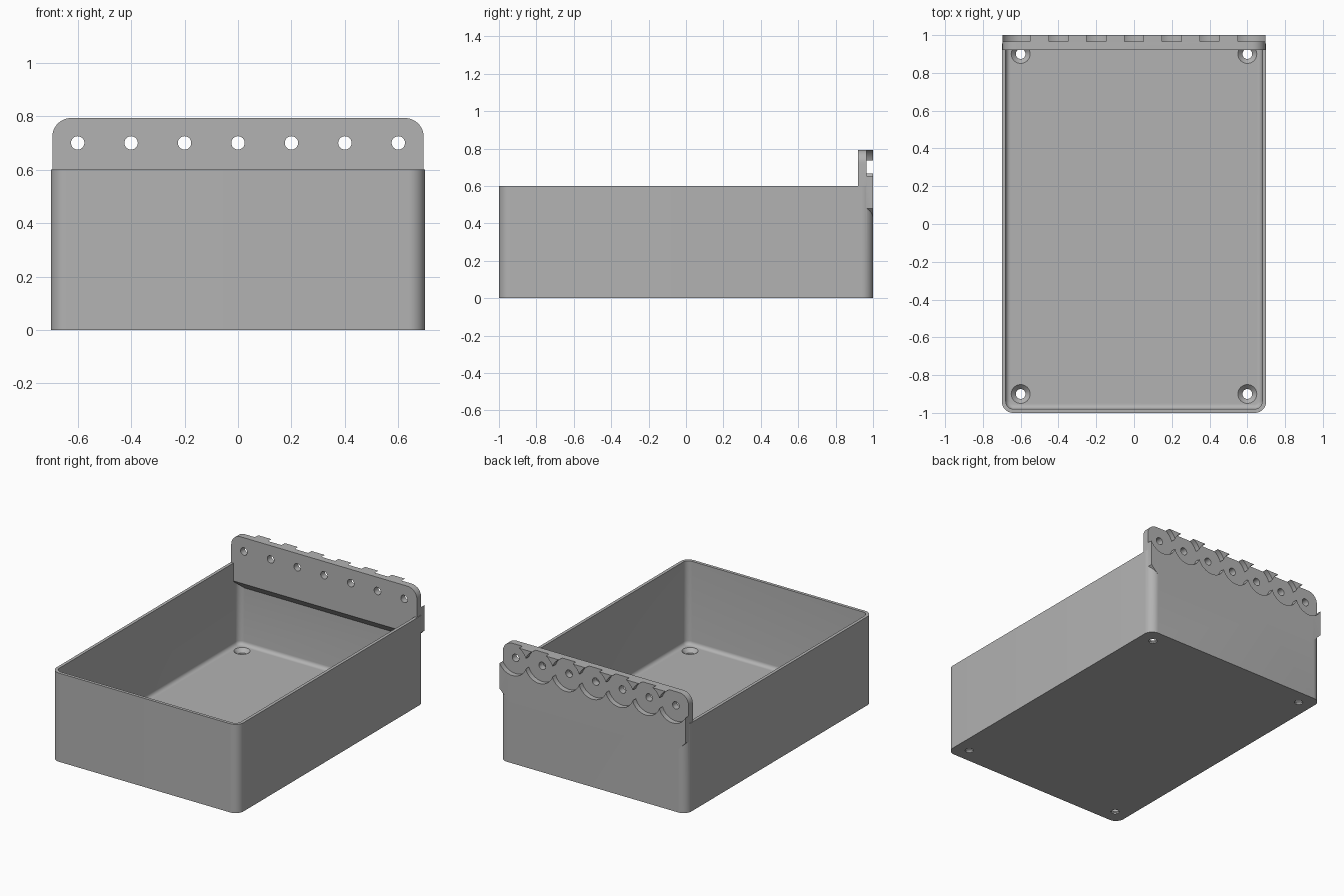
import bpy, bmesh, math
from mathutils import Vector

cube = bpy.data.objects.get("Cube")
if cube:
    bpy.data.objects.remove(cube)

grey = bpy.data.materials.new("plain grey")
grey.use_nodes = True
grey.diffuse_color = (0.45, 0.45, 0.45, 1)
grey.node_tree.nodes["Principled BSDF"].inputs["Base Color"].default_value = (0.45, 0.45, 0.45, 1)

HALF_X, HALF_Y, HEIGHT = 0.7, 1.0, 0.6
CORNER, WALL, FLOOR, FILLET = 0.06, 0.021, 0.035, 0.025
BACK, STEP, FRONT = 1.0, 0.965, 0.92     # depths of the hanging flange
HOLE_Z = 0.7


def loft(name, rings, trim=None):
    """Closed solid through rings of points; trim = (point, normal) slices it."""
    bm = bmesh.new()
    loops = [[bm.verts.new(p) for p in ring] for ring in rings]
    n = len(loops[0])
    for a, b in zip(loops, loops[1:]):
        for i in range(n):
            j = (i + 1) % n
            bm.faces.new((a[i], a[j], b[j], b[i]))
    bm.faces.new(loops[0][::-1])
    bm.faces.new(loops[-1])
    if trim:
        bmesh.ops.bisect_plane(bm, geom=bm.verts[:] + bm.edges[:] + bm.faces[:],
                               plane_co=trim[0], plane_no=trim[1], clear_outer=True)
        bmesh.ops.holes_fill(bm, edges=[e for e in bm.edges if e.is_boundary])
    bmesh.ops.recalc_face_normals(bm, faces=bm.faces[:])
    mesh = bpy.data.meshes.new(name)
    bm.to_mesh(mesh)
    bm.free()
    mesh.materials.append(grey)
    obj = bpy.data.objects.new(name, mesh)
    bpy.context.collection.objects.link(obj)
    return obj


def arc(cx, cy, r, start, end, steps):
    return [(cx + r * math.cos(t), cy + r * math.sin(t))
            for t in (math.radians(start + (end - start) * i / steps) for i in range(steps + 1))]


def rounded_ring(inset, z):
    """Rounded rectangle in plan, moved inwards by inset."""
    cx, cy = HALF_X - CORNER, HALF_Y - CORNER
    pts = []
    for k, (sx, sy) in enumerate(((1, 1), (-1, 1), (-1, -1), (1, -1))):
        pts += arc(sx * cx, sy * cy, CORNER - inset, 90 * k, 90 * k + 90, 10)
    return [(x, y, z) for x, y in pts]


def circle(r, segments=40):
    return arc(0, 0, r, 0, 360 - 360 / segments, segments - 1)


def combine(target, other, operation):
    """Apply a boolean and discard the helper."""
    mod = target.modifiers.new("boolean", 'BOOLEAN')
    mod.operation, mod.solver, mod.object = operation, 'EXACT', other
    bpy.context.view_layer.objects.active = target
    bpy.ops.object.modifier_apply(modifier=mod.name)
    bpy.data.objects.remove(other)


def drill(target, x, r, y0, y1):
    """Cut a round hole along y at hole height."""
    rings = [[(x + a, y, HOLE_Z + b) for a, b in circle(r)] for y in (y0, y1)]
    combine(target, loft("drill", rings), 'DIFFERENCE')


# Open box with rounded corners and a filleted floor
rings = [rounded_ring(0, 0), rounded_ring(0, HEIGHT), rounded_ring(WALL, HEIGHT)]
for i in range(7):
    t = math.radians(15 * i)
    rings.append(rounded_ring(WALL + FILLET * (1 - math.cos(t)),
                              FLOOR + FILLET * (1 - math.sin(t))))
tray = loft("storage_tray", rings)

# Hanging flange: rounded top corners, chamfered foot, sloped underside inside
half, top, foot, chamfer, r = 0.695, 0.793, 0.415, 0.065, 0.07
right = [(half - chamfer, foot), (half, foot + chamfer)] + arc(half - r, top - r, r, 0, 90, 10)
outline = right + [(-x, z) for x, z in reversed(right)]
flange = loft("hanging_flange",
              [[(x, y, z) for x, z in outline] for y in (FRONT, BACK)],
              trim=(Vector((0, FRONT, 0.48)), Vector((0, -1, -1)).normalized()))
combine(tray, flange, 'UNION')

# Round recesses on the back, each with a through hole
for i in range(-3, 4):
    drill(tray, i * 0.2, 0.106, STEP, BACK + 0.1)
    drill(tray, i * 0.2, 0.025, FRONT - 0.05, BACK + 0.1)

# Countersunk screw holes in the floor
for sx in (-1, 1):
    for sy in (-1, 1):
        profile = ((0.026, -0.05), (0.026, 0.01), (0.05, FLOOR), (0.05, FLOOR + 0.05))
        rings = [[(sx * 0.6 + a, sy * 0.9 + b, z) for a, b in circle(rad)] for rad, z in profile]
        combine(tray, loft("countersink", rings), 'DIFFERENCE')

bpy.ops.object.select_all(action='DESELECT')
tray.select_set(True)
bpy.context.view_layer.objects.active = tray
bpy.ops.object.shade_smooth_by_angle(angle=math.radians(30))
